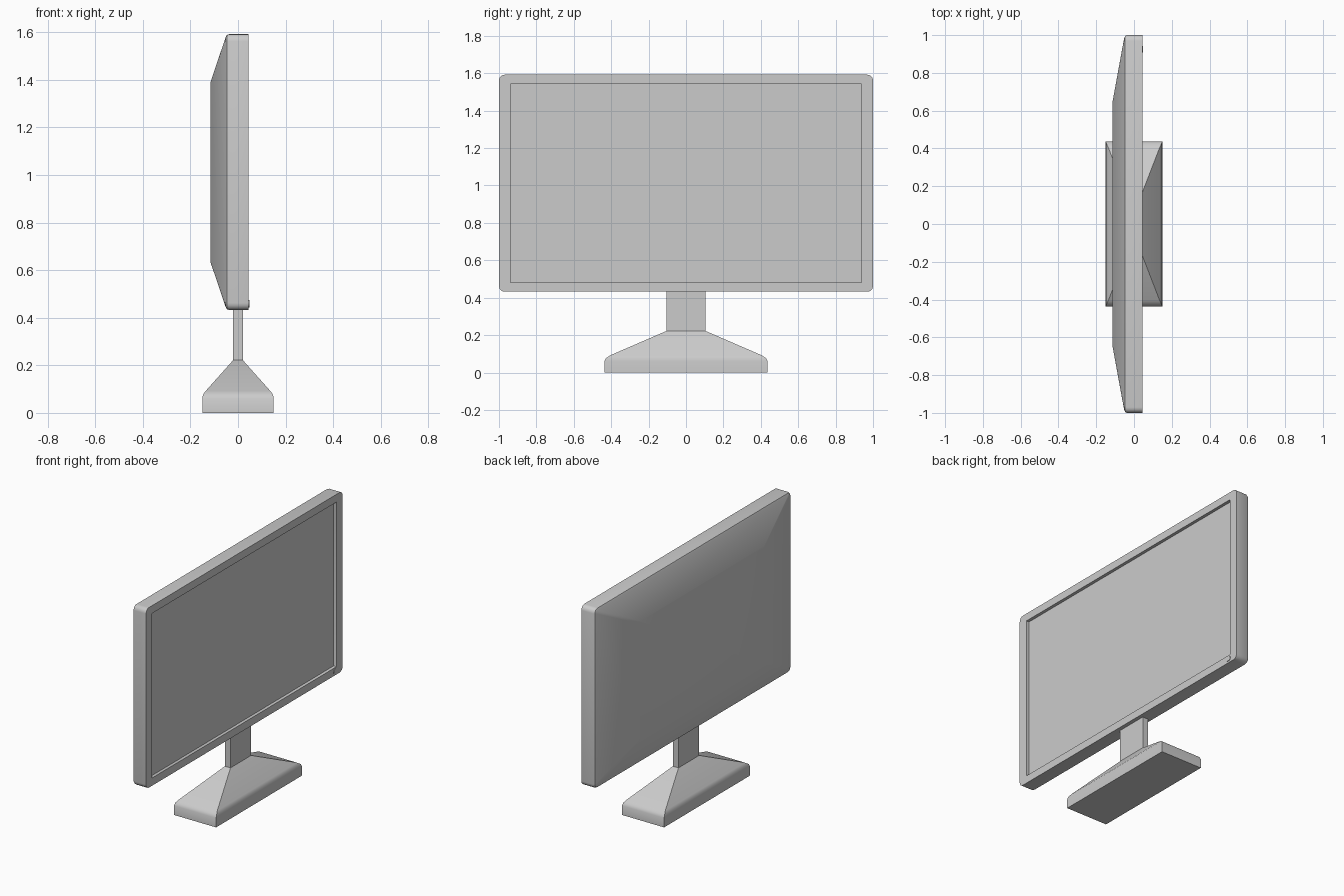
import bpy, bmesh, math

if "Cube" in bpy.data.objects:
    bpy.data.objects.remove(bpy.data.objects["Cube"])


def outline(half_u, half_v, r=0.0, seg=0):
    """Rectangle outline, counter-clockwise, with optional rounded corners."""
    pts = []
    for i, (su, sv) in enumerate([(1, 1), (-1, 1), (-1, -1), (1, -1)]):
        for k in range(seg + 1):
            a = math.pi / 2 * (i + (k / seg if seg else 0))
            pts.append((su * (half_u - r) + (r * math.cos(a) if seg else 0),
                        sv * (half_v - r) + (r * math.sin(a) if seg else 0)))
    return pts


def loft(name, rings, place, cap_start=True, cap_end=True, angle=35):
    """Skin a stack of (level, outline) rings; place maps (u, v, level) to xyz."""
    bm = bmesh.new()
    loops = [[bm.verts.new(place(u, v, lv)) for u, v in pts] for lv, pts in rings]
    for a, b in zip(loops, loops[1:]):
        for i in range(len(a)):
            j = (i + 1) % len(a)
            bm.faces.new((a[i], a[j], b[j], b[i]))
    if cap_start:
        bm.faces.new(loops[0][::-1])
    if cap_end:
        bm.faces.new(loops[-1])
    mesh = bpy.data.meshes.new(name)
    bm.to_mesh(mesh)
    bm.free()
    ob = bpy.data.objects.new(name, mesh)
    bpy.context.collection.objects.link(ob)
    bpy.ops.object.select_all(action='DESELECT')
    ob.select_set(True)
    bpy.context.view_layer.objects.active = ob
    bpy.ops.object.shade_smooth_by_angle(angle=math.radians(angle))
    return ob


def facing_x(z, y=0.0):
    return lambda u, v, lv: (lv, y + u, z + v)


def upright(u, v, lv):
    return (u, v, lv)


# Casing: tapered back, rounded rim, front bezel and recess wall
loft("casing", [
    (-0.115, outline(0.64, 0.38, 0.01, 4)),
    (-0.052, outline(0.985, 0.567, 0.02, 4)),
    (-0.047, outline(0.995, 0.576, 0.027, 4)),
    (-0.037, outline(1.0, 0.58, 0.03, 4)),
    (0.045, outline(1.0, 0.58, 0.03, 4)),
    (0.045, outline(0.938, 0.53, 0.002, 4)),
    (0.025, outline(0.938, 0.53, 0.002, 4)),
], facing_x(1.012), cap_end=False)

# Screen surface at the bottom of the recess
loft("screen", [(0.025, outline(0.938, 0.53))], facing_x(1.012), cap_start=False)

# Small power button on the lower bezel
loft("power_button", [
    (0.04, outline(0.018, 0.015, 0.015, 5)),
    (0.048, outline(0.018, 0.015, 0.015, 5)),
], facing_x(0.459, 0.925))

# Pedestal base with a softened shoulder
loft("base", [
    (0.0, outline(0.15, 0.437)),
    (0.06, outline(0.15, 0.437)),
    (0.077, outline(0.147, 0.428)),
    (0.092, outline(0.136, 0.405)),
    (0.222, outline(0.02, 0.105)),
], upright, cap_end=False, angle=40)

# Neck joining base and casing
loft("neck", [
    (0.222, outline(0.02, 0.105)),
    (0.45, outline(0.02, 0.105)),
], upright, cap_start=False)
